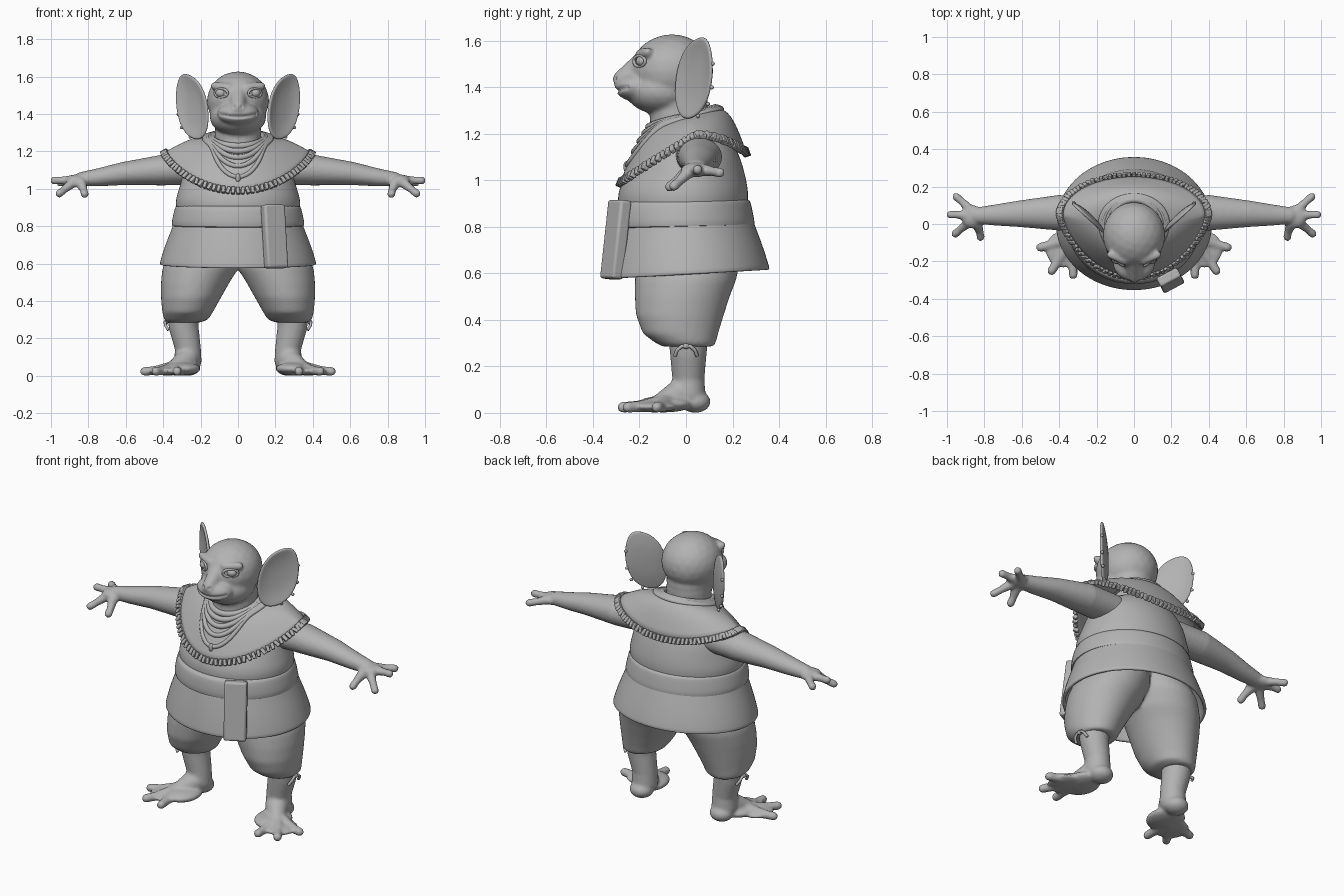
import bpy, bmesh, math, random
from mathutils import Vector, Matrix

random.seed(3)
cube = bpy.data.objects.get("Cube")
if cube:
    bpy.data.objects.remove(cube, do_unlink=True)

GREY = bpy.data.materials.new("plain grey")
GREY.use_nodes = True
GREY.diffuse_color = (0.45, 0.45, 0.45, 1)
GREY.node_tree.nodes["Principled BSDF"].inputs["Base Color"].default_value = (0.45, 0.45, 0.45, 1)


def add_object(name, me, mirror=False, voxel=0, smooth=4, thick=0, subsurf=0, bevel=0):
    """Link a mesh with the shared material and the chosen modifiers."""
    me.materials.clear()
    me.materials.append(GREY)
    me.shade_smooth()
    me.set_sharp_from_angle(angle=math.radians(50))
    ob = bpy.data.objects.new(name, me)
    bpy.context.scene.collection.objects.link(ob)
    if mirror:
        ob.modifiers.new("Mirror", "MIRROR")
    if voxel:
        m = ob.modifiers.new("Remesh", "REMESH")
        m.mode, m.voxel_size, m.use_smooth_shade = "VOXEL", voxel, True
        m = ob.modifiers.new("Smooth", "SMOOTH")
        m.factor, m.iterations = 0.5, smooth
    if thick:
        m = ob.modifiers.new("Solidify", "SOLIDIFY")
        m.thickness, m.offset = thick, -1
    if subsurf:
        m = ob.modifiers.new("Subdivision", "SUBSURF")
        m.levels = m.render_levels = subsurf
    if bevel:
        m = ob.modifiers.new("Bevel", "BEVEL")
        m.width, m.segments = bevel, 3
    return ob


def from_bmesh(name, bm, **mods):
    bmesh.ops.recalc_face_normals(bm, faces=bm.faces)
    me = bpy.data.meshes.new(name)
    bm.to_mesh(me)
    bm.free()
    return add_object(name, me, **mods)


def ball(bm, loc, scale):
    m = Matrix.Translation(loc) @ Matrix.Diagonal((*scale, 1))
    bmesh.ops.create_icosphere(bm, subdivisions=3, radius=1, matrix=m)


def limb(bm, *pts, squash=1.0):
    """Chain of closely spaced balls through (x, y, z, radius) points."""
    for a, b in zip(pts, pts[1:]):
        a, b = Vector(a), Vector(b)
        steps = max(3, int((b - a).length / (0.3 * min(a.w, b.w))))
        for i in range(steps + 1):
            p = a.lerp(b, i / steps)
            ball(bm, p.xyz, (p.w, p.w, p.w * squash))


def grid_loft(bm, rings, cap=False):
    loops = [[bm.verts.new(p) for p in ring] for ring in rings]
    n = len(loops[0])
    for lo, hi in zip(loops, loops[1:]):
        for i in range(n):
            bm.faces.new((lo[i], lo[(i + 1) % n], hi[(i + 1) % n], hi[i]))
    if cap:
        bm.faces.new(loops[0][::-1])
        bm.faces.new(loops[-1])


def body_loft(name, rings, cap=True, tilt=0, n=48, **mods):
    """Stack of ellipses given as (z, x_min, x_max, y_front, y_back)."""
    bm = bmesh.new()
    out = []
    for z, x0, x1, yf, yb in rings:
        ring = []
        for i in range(n):
            a = math.tau * i / n
            y = (yf + yb) / 2 + (yb - yf) / 2 * math.sin(a)
            ring.append(((x0 + x1) / 2 + (x1 - x0) / 2 * math.cos(a), y, z + tilt * y))
        out.append(ring)
    grid_loft(bm, out, cap)
    return from_bmesh(name, bm, **mods)


def tube(name, pts, radius, closed=False, **mods):
    cu = bpy.data.curves.new(name, "CURVE")
    cu.dimensions, cu.bevel_depth, cu.bevel_resolution = "3D", radius, 2
    cu.use_fill_caps = True
    sp = cu.splines.new("POLY")
    sp.points.add(len(pts) - 1)
    for q, p in zip(sp.points, pts):
        q.co = (*p, 1)
    sp.use_cyclic_u = closed
    tmp = bpy.data.objects.new("tmp", cu)
    me = bpy.data.meshes.new_from_object(tmp)
    bpy.data.objects.remove(tmp)
    return add_object(name, me, **mods)


# Head with jaw, muzzle, brows and neck
bm = bmesh.new()
ball(bm, (0, -0.06, 1.47), (0.167, 0.178, 0.158))
ball(bm, (0, -0.10, 1.385), (0.152, 0.16, 0.105))
ball(bm, (0, -0.215, 1.402), (0.112, 0.092, 0.064))
limb(bm, (0, -0.19, 1.5, 0.05), (0, -0.28, 1.435, 0.036))
limb(bm, (0, -0.03, 1.12, 0.128), (0, -0.03, 1.36, 0.125))
for s in (-1, 1):
    limb(bm, (s * 0.05, -0.195, 1.54, 0.025), (s * 0.125, -0.165, 1.55, 0.022))
head = from_bmesh("head", bm, voxel=0.009, smooth=8)
me = bpy.data.meshes.new_from_object(head.evaluated_get(bpy.context.evaluated_depsgraph_get()))
for v in me.vertices:  # mouth crease and nostrils
    x, y, z = v.co
    gap = abs(z - (1.385 + 1.5 * x * x))
    if y < -0.17 and abs(x) < 0.1 and gap < 0.012:
        v.co.y += 0.014 * (1 - gap / 0.012)
    if y < -0.2 and math.hypot(abs(x) - 0.02, z - 1.437) < 0.009:
        v.co.y += 0.008
head.modifiers.clear()
head.data = me

# Eyes and eyelids
bm = bmesh.new()
ball(bm, (0.09, -0.188, 1.512), (0.03, 0.027, 0.024))
from_bmesh("eyes", bm, mirror=True)
lid = [(0.09 + 0.034 * math.cos(a), -0.2 + 0.024 * math.cos(a), 1.512 + 0.023 * math.sin(a))
       for a in (math.tau * i / 24 for i in range(24))]
tube("eyelids", lid, 0.007, closed=True, mirror=True)

# Ears: dished fans swept backwards, with studs along the rim
OUTLINE = [(0.15, 1.33), (0.16, 1.48), (0.20, 1.57), (0.25, 1.61), (0.30, 1.62),
           (0.325, 1.55), (0.328, 1.44), (0.305, 1.34), (0.26, 1.275), (0.19, 1.255)]


def ear_point(x, z, k, dish):
    x, z = 0.245 + (x - 0.245) * k, 1.44 + (z - 1.44) * k
    return Vector((x - 0.69 * dish, -0.045 + (x - 0.15) * 0.92 + 0.72 * dish, z))


bm = bmesh.new()
grid_loft(bm, [[ear_point(x, z, k, d) for x, z in OUTLINE]
               for k, d in ((1.02, 0), (0.9, 0.004), (0.6, 0.014), (0.2, 0.018))])
bmesh.ops.holes_fill(bm, edges=[e for e in bm.edges if e.is_boundary
                                and abs(e.verts[0].co.z - 1.44) < 0.06
                                and abs(e.verts[0].co.x - 0.245) < 0.04])
from_bmesh("ears", bm, mirror=True, thick=0.016, subsurf=2)
bm = bmesh.new()
for x, z in ((0.322, 1.5), (0.318, 1.4), (0.3, 1.33), (0.255, 1.28)):
    ball(bm, ear_point(x, z, 1.02, 0), (0.009, 0.009, 0.009))
from_bmesh("ear_studs", bm, mirror=True)

# Arms and four-fingered hands
bm = bmesh.new()
limb(bm, (0.22, 0.05, 1.105, 0.098), (0.40, 0.06, 1.1, 0.096), (0.60, 0.055, 1.083, 0.073),
     (0.74, 0.048, 1.062, 0.057), (0.83, 0.045, 1.052, 0.046), squash=0.86)
ball(bm, (0.865, 0.04, 1.045), (0.06, 0.062, 0.032))
limb(bm, (0.87, 0.07, 1.045, 0.028), (0.92, 0.12, 1.037, 0.02), (0.95, 0.145, 1.033, 0.022))
limb(bm, (0.89, 0.045, 1.045, 0.028), (0.95, 0.05, 1.045, 0.02), (0.981, 0.05, 1.045, 0.022))
limb(bm, (0.88, 0.01, 1.035, 0.028), (0.93, -0.03, 0.995, 0.02), (0.955, -0.052, 0.975, 0.022))
limb(bm, (0.84, 0.0, 1.03, 0.03), (0.825, -0.04, 0.995, 0.021), (0.82, -0.07, 0.972, 0.022))
from_bmesh("arms", bm, mirror=True, voxel=0.009)

# Lower legs and webbed feet
bm = bmesh.new()
limb(bm, (0.295, 0.01, 0.34, 0.088), (0.29, 0.01, 0.26, 0.08),
     (0.268, 0.01, 0.15, 0.07), (0.268, 0.01, 0.085, 0.074))
ball(bm, (0.268, 0.04, 0.048), (0.068, 0.066, 0.048))
limb(bm, (0.275, -0.02, 0.085, 0.065), (0.33, -0.1, 0.045, 0.045))
ball(bm, (0.3, -0.09, 0.038), (0.1, 0.12, 0.036))
ball(bm, (0.375, -0.135, 0.026), (0.1, 0.1, 0.024))
for tx, ty in ((0.5, -0.125), (0.44, -0.25), (0.325, -0.272)):
    limb(bm, (0.33, -0.08, 0.045, 0.04), ((0.33 + 2 * tx) / 3, (2 * ty - 0.08) / 3, 0.028, 0.025),
         (tx, ty, 0.024, 0.024))
from_bmesh("legs_and_feet", bm, mirror=True, voxel=0.009)

# Baggy knee trousers
body_loft("trousers", [(0.285, 0.205, 0.38, -0.1, 0.118), (0.3, 0.16, 0.395, -0.13, 0.128),
                       (0.34, 0.135, 0.405, -0.185, 0.138), (0.42, 0.09, 0.412, -0.215, 0.162),
                       (0.5, 0.045, 0.412, -0.22, 0.188), (0.57, 0.0, 0.405, -0.22, 0.215),
                       (0.66, -0.03, 0.37, -0.21, 0.235), (0.78, -0.05, 0.3, -0.18, 0.2)],
          mirror=True, voxel=0.012, smooth=6)

# Knee ties
tie = [(0.372, -0.048, 0.245), (0.388, -0.038, 0.27), (0.39, -0.018, 0.287), (0.385, 0, 0.285),
       (0.39, 0.018, 0.287), (0.388, 0.038, 0.27), (0.372, 0.048, 0.245)]
tube("knee_ties", tie, 0.008, mirror=True)
bm = bmesh.new()
ball(bm, (0.385, 0, 0.287), (0.013, 0.015, 0.013))
from_bmesh("knee_knots", bm, mirror=True)

# Tunic, flared skirt and belt
body_loft("tunic", [(z, -w, w, f, b) for z, w, f, b in (
    (0.76, 0.3, -0.27, 0.24), (0.9, 0.335, -0.295, 0.268), (0.95, 0.333, -0.292, 0.268),
    (1.0, 0.315, -0.272, 0.26), (1.06, 0.3, -0.235, 0.245), (1.12, 0.28, -0.2, 0.225),
    (1.18, 0.22, -0.16, 0.19), (1.23, 0.14, -0.13, 0.14))], subsurf=1)
body_loft("skirt", [(z, -w, w, f, b) for z, w, f, b in (
    (0.595, 0.42, -0.355, 0.36), (0.605, 0.419, -0.355, 0.36), (0.68, 0.397, -0.342, 0.337),
    (0.75, 0.37, -0.327, 0.312), (0.8, 0.35, -0.315, 0.293), (0.86, 0.33, -0.3, 0.27))],
    cap=False, tilt=0.055, thick=0.018, subsurf=1)
body_loft("belt", [(z, -w, w, f, b) for z, w, f, b in (
    (0.79, 0.335, -0.305, 0.28), (0.8, 0.357, -0.322, 0.298), (0.83, 0.354, -0.323, 0.293),
    (0.88, 0.343, -0.318, 0.283), (0.91, 0.334, -0.31, 0.276), (0.918, 0.322, -0.295, 0.262))],
    tilt=0.02, subsurf=1)

# Hanging sash end
bm = bmesh.new()
bmesh.ops.create_cube(bm, size=1, matrix=Matrix.Translation((0.195, -0.302, 0.745))
                      @ Matrix.Rotation(math.radians(28), 4, "Z")
                      @ Matrix.Rotation(math.radians(-7), 4, "X")
                      @ Matrix.Diagonal((0.125, 0.055, 0.34, 1)))
from_bmesh("sash_end", bm, bevel=0.012)


# Shoulder cape: t runs from the neck (0) to the pointed hem (1)
def cape(a, t):
    c, s = math.cos(a), math.sin(a)
    f, b = max(0, -s), max(0, s)
    neck = Vector((0.135 * c, -0.01 + 0.14 * s, 1.27 - 0.03 * f + 0.04 * b))
    hem = Vector((0.395 * c, 0.05 - 0.335 * f ** 1.4 + 0.21 * b, 1.195 - 0.205 * f ** 1.5 - 0.075 * b * b))
    p = neck.lerp(hem, t)
    p.z += (0.02 + 0.035 * b) * math.sin(math.pi * min(t, 1))
    return p


angles = [math.tau * i / 96 for i in range(96)]
bm = bmesh.new()
grid_loft(bm, [[cape(a, t / 8) for a in angles] for t in range(9)])
from_bmesh("cape", bm, thick=0.015)

# Ruffled hem
bm = bmesh.new()
for a in angles:
    along = (cape(a + 0.02, 1) - cape(a - 0.02, 1)).normalized()
    down = (cape(a, 1) - cape(a, 0.9)).normalized()
    out = along.cross(down).normalized()
    down = out.cross(along)
    m = Matrix((along, down, out)).transposed().to_4x4()
    m = Matrix.Translation(cape(a, 1)) @ m @ Matrix.Rotation(random.uniform(-0.35, 0.35), 4, "Z")
    bmesh.ops.create_cube(bm, size=1, matrix=m @ Matrix.Diagonal((0.02, 0.038, random.uniform(0.02, 0.03), 1)))
from_bmesh("cape_ruffle", bm, bevel=0.004)

# Neck scarf folds draped into a point
for i, (side, drop) in enumerate(((0.0, 0.06), (0.05, 0.2), (0.1, 0.36), (0.14, 0.55), (0.17, 0.76))):
    fold = [cape(a, side + (drop - side) * max(0, -math.sin(a)) ** (2 + i)) for a in angles]
    tube(f"scarf_fold_{i + 1}", fold, 0.018 - 0.0015 * i, closed=True)
bm = bmesh.new()
ball(bm, cape(-math.pi / 2, 0.78), (0.014, 0.014, 0.025))
from_bmesh("scarf_point", bm)
